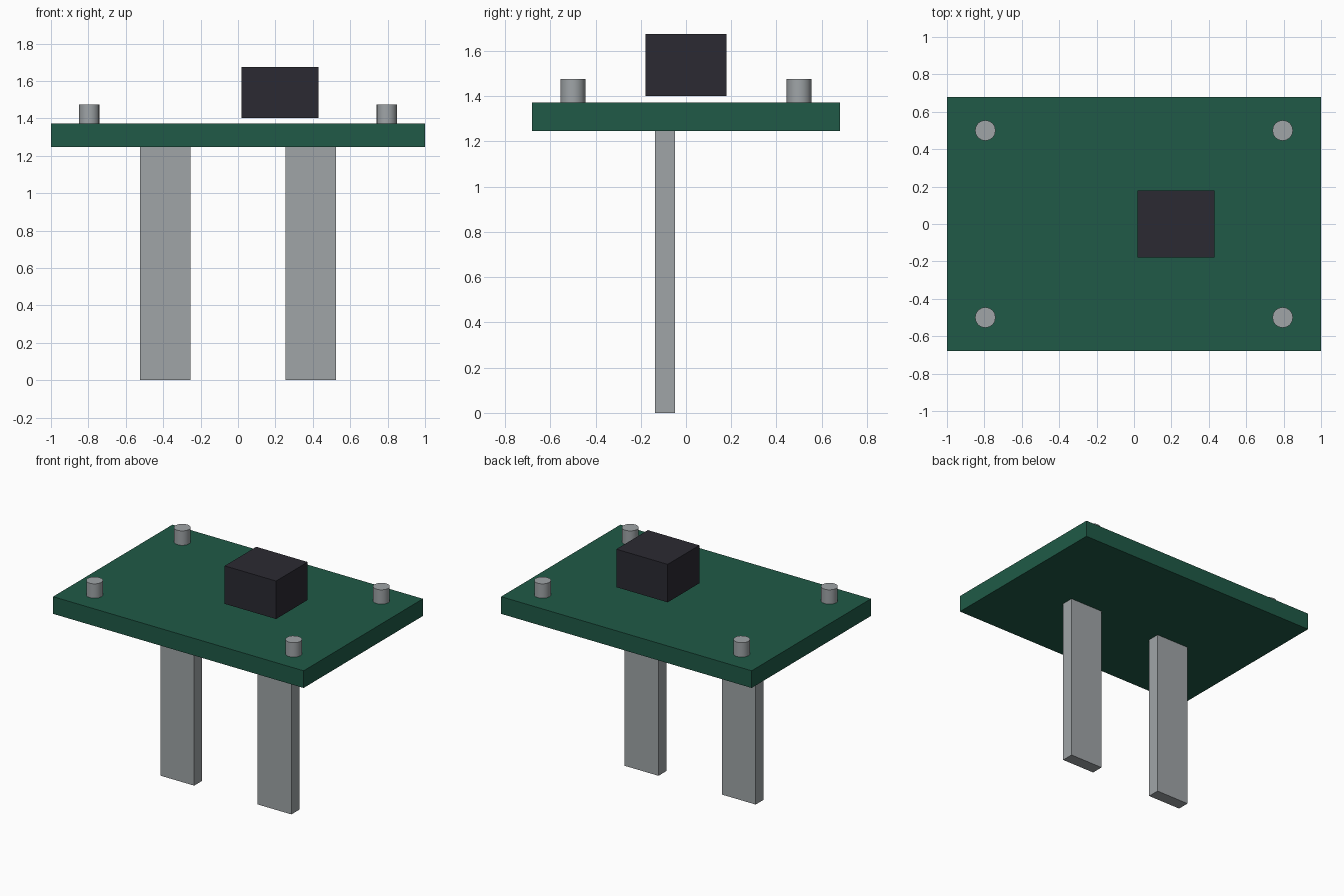
import bpy
import math

cube = bpy.data.objects.get("Cube")
if cube:
    bpy.data.objects.remove(cube, do_unlink=True)


def material(name, rgb):
    m = bpy.data.materials.new(name)
    m.use_nodes = True
    m.diffuse_color = (*rgb, 1)
    m.node_tree.nodes["Principled BSDF"].inputs["Base Color"].default_value = (*rgb, 1)
    return m


green = material("board green", (0.014, 0.102, 0.063))
metal = material("metal grey", (0.35, 0.375, 0.39))
dark = material("dark plastic", (0.024, 0.023, 0.032))


def finish(name, mat):
    ob = bpy.context.object
    ob.name = ob.data.name = name
    ob.data.materials.append(mat)
    return ob


def box(name, mat, center, size):
    bpy.ops.mesh.primitive_cube_add(size=1, location=center)
    bpy.context.object.scale = size
    bpy.ops.object.transform_apply(location=False, rotation=False, scale=True)
    return finish(name, mat)


board_bottom, board_top = 1.247, 1.371

# Flat board and the block hovering just above it
box("board", green, (0, 0, (board_bottom + board_top) / 2),
    (2, 1.36, board_top - board_bottom))
box("raised_block", dark, (0.225, 0, 1.538), (0.41, 0.36, 0.274))

for side, sx in (("left", 1), ("right", -1)):
    # Flat leg under the board
    box(side + "_leg", metal, (sx * 0.388, -0.093, board_bottom / 2),
        (0.27, 0.09, board_bottom))
    # Round posts at the corners
    for end, sy in (("front", -1), ("back", 1)):
        bpy.ops.mesh.primitive_cylinder_add(
            vertices=16, radius=0.055, depth=0.104,
            location=(sx * 0.795, sy * 0.5, board_top + 0.052))
        finish(f"{end}_{side}_post", metal)
        bpy.ops.object.shade_smooth_by_angle(angle=math.radians(30))
